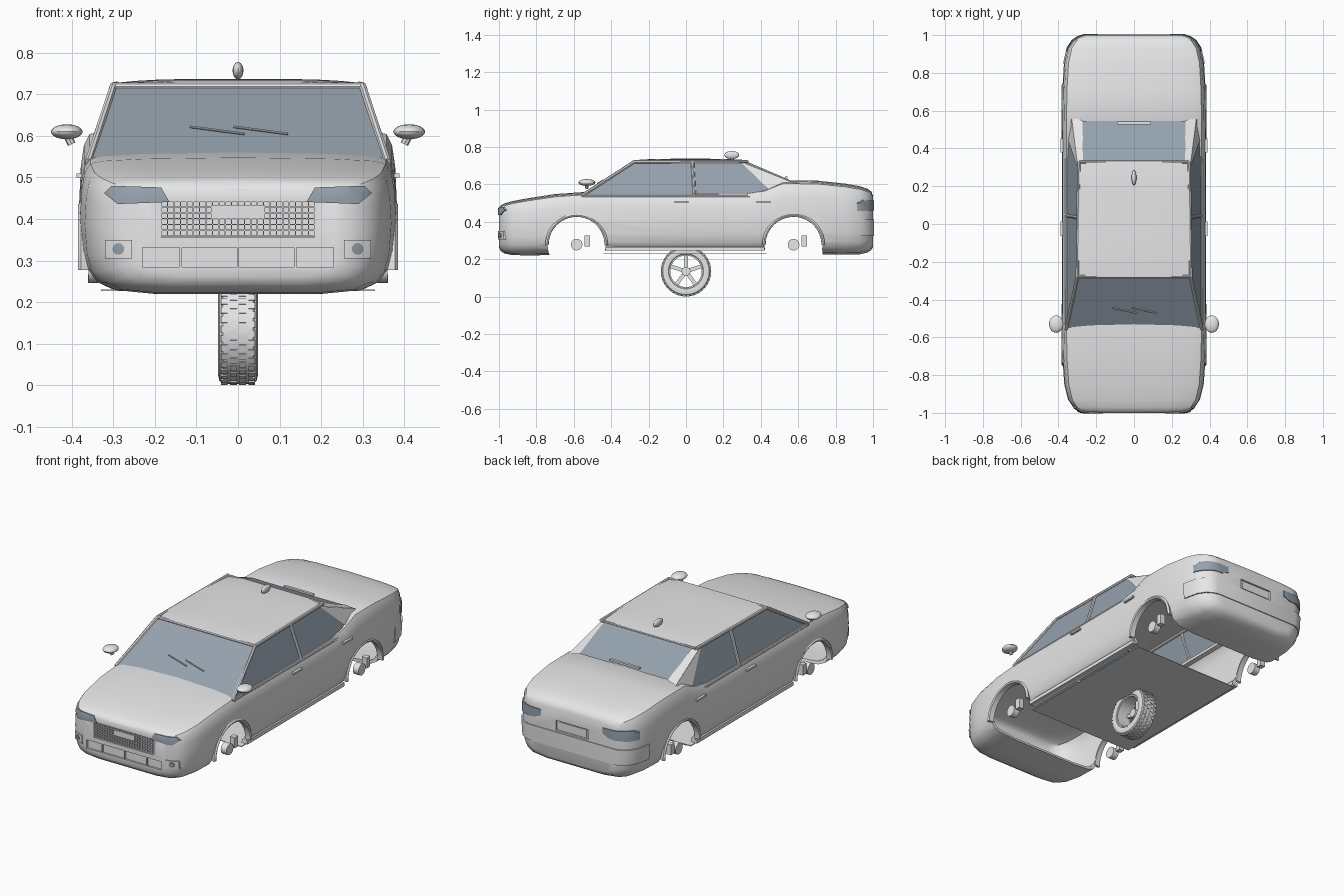
import bpy, bmesh, math
from mathutils import Matrix, Vector

if "Cube" in bpy.data.objects:
    bpy.data.objects.remove(bpy.data.objects["Cube"])
made = []


def material(name, rgb):
    m = bpy.data.materials.new(name)
    m.use_nodes = True
    m.diffuse_color = (*rgb, 1)
    m.node_tree.nodes["Principled BSDF"].inputs["Base Color"].default_value = (*rgb, 1)
    return m


PAINT = material("light_grey", (0.8, 0.8, 0.8))
GLASS = material("blue_grey_glass", (0.3, 0.36, 0.42))


def finish(name, bm, mat=PAINT, keep=True):
    bmesh.ops.recalc_face_normals(bm, faces=bm.faces)
    me = bpy.data.meshes.new(name)
    bm.to_mesh(me)
    bm.free()
    me.materials.append(mat)
    ob = bpy.data.objects.new(name, me)
    bpy.context.scene.collection.objects.link(ob)
    if keep:
        made.append(ob)
    return ob


def carve(ob, cutters, operation):
    for c in cutters:
        mod = ob.modifiers.new("carve", 'BOOLEAN')
        mod.object, mod.operation, mod.solver = c, operation, 'EXACT'
    bpy.context.view_layer.update()
    dg = bpy.context.evaluated_depsgraph_get()
    me = bpy.data.meshes.new_from_object(ob.evaluated_get(dg))
    ob.modifiers.clear()
    ob.data = me
    for c in cutters:
        bpy.data.objects.remove(c)


# Body stations: y, half width, bottom, top
STATIONS = [(-1, .262, .262, .472), (-.99, .292, .243, .488), (-.97, .322, .23, .498),
            (-.93, .349, .222, .51), (-.85, .369, .22, .525), (-.7, .38, .222, .548),
            (-.52, .382, .226, .561), (0, .382, .228, .561), (.32, .382, .228, .563),
            (.42, .382, .228, .58), (.52, .382, .226, .622), (.7, .38, .224, .62),
            (.85, .371, .224, .604), (.93, .352, .226, .59), (.97, .325, .235, .577),
            (.99, .295, .248, .562), (1, .265, .265, .54)]
SECTION = [(0, 0), (.55, 0), (.8, .03), (.9, .085), (.955, .18), (.985, .32), (1, .55),
           (.99, .76), (.97, .89), (.935, .955), (.85, .975), (.6, .99), (0, 1)]


def hull(name, d, keep=False):
    """Lofted body, grown outward by d."""
    half = SECTION + [(-u, v) for u, v in SECTION[-2:0:-1]]
    bm = bmesh.new()
    rings = [[bm.verts.new((u * (w + d), y * (1 + d), b - d + v * (t - b + 2 * d)))
              for u, v in half] for y, w, b, t in STATIONS]
    n = len(half)
    for r, s in zip(rings, rings[1:]):
        for i in range(n):
            bm.faces.new((r[i], r[(i + 1) % n], s[(i + 1) % n], s[i]))
    bm.faces.new(rings[0])
    bm.faces.new(rings[-1])
    return finish(name, bm, PAINT, keep)


def prism(name, pts, y0, y1, mat=PAINT, keep=False):
    """Outline in x and z, pulled along y."""
    bm = bmesh.new()
    f = bm.faces.new([bm.verts.new((x, y0, z)) for x, z in pts])
    ext = bmesh.ops.extrude_face_region(bm, geom=[f])["geom"]
    bmesh.ops.translate(bm, vec=(0, y1 - y0, 0),
                        verts=[v for v in ext if isinstance(v, bmesh.types.BMVert)])
    return finish(name, bm, mat, keep)


def rect(x0, x1, z0, z1):
    return [(x0, z0), (x1, z0), (x1, z1), (x0, z1)]


def disc(x, z, r):
    return [(x + r * math.cos(a * math.pi / 8), z + r * math.sin(a * math.pi / 8)) for a in range(16)]


def fitted(name, pts, y0, y1, raise_by, mat=PAINT):
    """Thin plate that follows the body surface."""
    plate = prism(name, pts, y0, y1, mat, True)
    carve(plate, [hull("helper", raise_by)], 'INTERSECT')
    carve(plate, [hull("helper", -.004)], 'DIFFERENCE')


def box(centre, size):
    return Matrix.Translation(centre) @ Matrix.Diagonal((*size, 1))


def blocks(name, mats, mat=PAINT, keep=True):
    bm = bmesh.new()
    for m in mats:
        bmesh.ops.create_cube(bm, size=1, matrix=m)
    return finish(name, bm, mat, keep)


def rod(name, a, b, r, keep=True, sides=8):
    a, b = Vector(a), Vector(b)
    m = Matrix.Translation((a + b) / 2) @ (b - a).to_track_quat('Z', 'Y').to_matrix().to_4x4()
    bm = bmesh.new()
    bmesh.ops.create_cone(bm, cap_ends=True, segments=sides, radius1=r, radius2=r,
                          depth=(b - a).length, matrix=m)
    return finish(name, bm, PAINT, keep)


def pod(name, centre, radii):
    bm = bmesh.new()
    bmesh.ops.create_uvsphere(bm, u_segments=20, v_segments=12, radius=1, matrix=box(centre, radii))
    finish(name, bm)


def lathe(name, profile, y, z, sweep=360, steps=48):
    """Closed outline of (x, radius) spun about a sideways axle."""
    bm = bmesh.new()
    vs = [bm.verts.new((x, y + r, z)) for x, r in profile]
    es = [bm.edges.new((vs[i - 1], vs[i])) for i in range(len(vs))]
    bmesh.ops.spin(bm, geom=vs + es, cent=(0, y, z), axis=(1, 0, 0),
                   angle=math.radians(sweep), steps=steps)
    bmesh.ops.remove_doubles(bm, verts=bm.verts, dist=1e-5)
    bmesh.ops.holes_fill(bm, edges=[e for e in bm.edges if e.is_boundary], sides=0)
    finish(name, bm)


def panel(name, pts, mat=PAINT):
    """Flat sheet facing away from the cabin centre."""
    ob = finish(name, bmesh.new(), mat)
    middle = sum((Vector(p) for p in pts), Vector()) / len(pts)
    ob.data.from_pydata(pts, [], [range(len(pts))])
    if ob.data.polygons[0].normal.dot(middle - Vector((0, 0, .4))) < 0:
        ob.data.flip_normals()


# Hollow body shell with wheel arches, cabin opening and recesses
AXLES, AXLE_Z = (-.585, .575), .277
body = hull("body_shell", 0, True)
carve(body, [hull("helper", -.015),
             blocks("helper", [box((0, 0, .25), (.65, 1.46, .3))], keep=False),
             blocks("helper", [box((0, -.03, .5), (.64, .9, .5))], keep=False),
             *[rod("helper", (-.6, y, AXLE_Z), (.6, y, AXLE_Z), .155, keep=False, sides=48)
               for y in AXLES],
             prism("helper", rect(-.185, .185, .357, .445), -1.1, -.99),
             prism("helper", rect(-.23, .23, .285, .332), -1.1, -.99),
             prism("helper", rect(-.1, .1, .42, .475), .99, 1.1)], 'DIFFERENCE')
blocks("floor", [box((0, -.005, .229), (.66, .87, .004))])

# Grille, number plate and lower intake
blocks("grille_bars", [box((i * .0154, -.993, .401), (.003, .008, .086)) for i in range(-12, 13)]
       + [box((0, -.993, .359 + i * .014), (.37, .008, .003)) for i in range(7)])
blocks("front_plate", [box((0, -.996, .417), (.13, .008, .03))])
blocks("intake_bars", [box((x, -.994, .308), (.006, .01, .047)) for x in (-.138, 0, .138)])
blocks("rear_plate", [box((0, .992, .447), (.17, .005, .042))])

# Lights and bumper bands
for s, side in ((1, "left"), (-1, "right")):
    fitted(side + "_headlight", [(s * x, z) for x, z in
           ((.165, .441), (.29, .436), (.322, .462), (.305, .48), (.185, .476))],
           -1.1, -.92, .004, GLASS)
    fitted(side + "_fog_frame", rect(*sorted((s * .255, s * .32)), .305, .35), -1.1, -.93, .004)
    fitted(side + "_fog_lamp", disc(s * .288, .328, .014), -1.1, -.95, .006, GLASS)
    fitted(side + "_tail_light", [(s * x, z) for x, z in
           ((.19, .48), (.23, .462), (.36, .458), (.36, .495), (.34, .515), (.19, .512))],
           .915, 1.1, .004, GLASS)
fitted("rear_bumper", rect(-.45, .45, .325, .412), .85, 1.1, .005)

# Windscreens
panel("windscreen", [(-.355, -.55, .548), (.355, -.55, .548), (.297, -.277, .72),
                     (-.297, -.277, .72)], GLASS)
panel("rear_screen", [(-.275, .545, .625), (.275, .545, .625), (.27, .325, .724),
                      (-.27, .325, .724)], GLASS)
rod("front_header", (-.298, -.278, .719), (.298, -.278, .719), .009)
rod("rear_header", (-.288, .328, .722), (.288, .328, .722), .007)

# Domed roof
bm = bmesh.new()
bmesh.ops.create_grid(bm, x_segments=12, y_segments=12, size=1)
for v in bm.verts:
    x, y = v.co.x, v.co.y
    v.co = (x * (.298 - .008 * y), .025 + y * .305, .737 - .01 * x ** 4 - .008 * y ** 4)
finish("roof", bm)

# Parts repeated on each side
for s, side in ((1, "left"), (-1, "right")):
    def at(x, y, z):
        return (s * x, y, z)
    panel(side + "_windows", [at(.358, -.55, .535), at(.358, .49, .535),
                              at(.294, .31, .72), at(.3, -.275, .72)], GLASS)
    panel(side + "_rear_pillar", [at(.296, .29, .722), at(.362, .48, .538), at(.33, .56, .615)])
    panel(side + "_rear_pillar_inner", [at(.296, .29, .724), at(.33, .56, .615),
                                        at(.272, .55, .625), at(.27, .32, .724)])
    rod(side + "_front_pillar", at(.36, -.56, .538), at(.3, -.278, .72), .009)
    rod(side + "_middle_pillar", at(.36, .045, .535), at(.298, .035, .72), .009)
    rod(side + "_roof_rail", at(.3, -.28, .72), at(.292, .33, .722), .009)
    rod(side + "_window_sill", at(.359, -.55, .535), at(.362, .49, .535), .007)
    blocks(side + "_door_handles", [box(at(.382, y, .505), (.014, .075, .01)) for y in (-.025, .415)])
    blocks(side + "_sill", [box(at(.348, -.005, .256), (.025, .85, .02))])
    pod(side + "_mirror", at(.412, -.53, .61), (.038, .046, .018))
    rod(side + "_mirror_stalk", at(.41, -.53, .6), at(.4, -.53, .58), .01)
    for y, end in zip(AXLES, ("front", "rear")):
        lathe(f"{side}_{end}_arch_trim", [(s * x, r) for x, r in
              ((.35, .149), (.381, .15), (.385, .158), (.378, .167), (.35, .157))],
              y, AXLE_Z, 180, 32)
        rod(f"{side}_{end}_brake_hub", at(.325, y, .278), at(.36, y, .278), .031, sides=24)
        blocks(f"{side}_{end}_brake_caliper", [box(at(.345, y + .057, .297), (.03, .03, .058))])

# Roof antenna, wipers and rear light bar
pod("antenna", (0, .245, .757), (.013, .04, .021))
for i, x in enumerate((-.115, -.01)):
    rod(f"wiper_{i}", (x, -.445, .622), (x + .13, -.472, .605), .003)
blocks("rear_light_bar", [box((0, .535, .637), (.18, .014, .01))])

# Single wheel beneath the middle
WZ = .135
lathe("tyre", [(-.035, .086), (-.045, .094), (-.048, .11), (-.045, .124), (-.036, .132),
               (.036, .132), (.045, .124), (.048, .11), (.045, .094), (.035, .086)], 0, WZ)
lathe("rim", [(-.042, .091), (.042, .091), (.042, .084), (-.042, .084)], 0, WZ)


def around(angle, x, r, size):
    return (Matrix.Translation((0, 0, WZ)) @ Matrix.Rotation(angle, 4, 'X') @ box((x, 0, r), size))


blocks("tyre_tread", [around(math.tau * (i + .5 * (j % 2)) / 36, -.033 + .022 * j, .131,
                             (.016, .016, .007)) for i in range(36) for j in range(4)])
blocks("wheel_spokes", [around(math.tau * i / 5, -.026, .05, (.014, .02, .078)) for i in range(5)])
rod("wheel_hub", (-.038, 0, WZ), (.01, 0, WZ), .024, sides=24)

# Smooth shading with sharp edges kept
for ob in bpy.context.selected_objects:
    ob.select_set(False)
for ob in made:
    ob.select_set(True)
bpy.context.view_layer.objects.active = body
bpy.ops.object.shade_smooth_by_angle(angle=math.radians(32))
